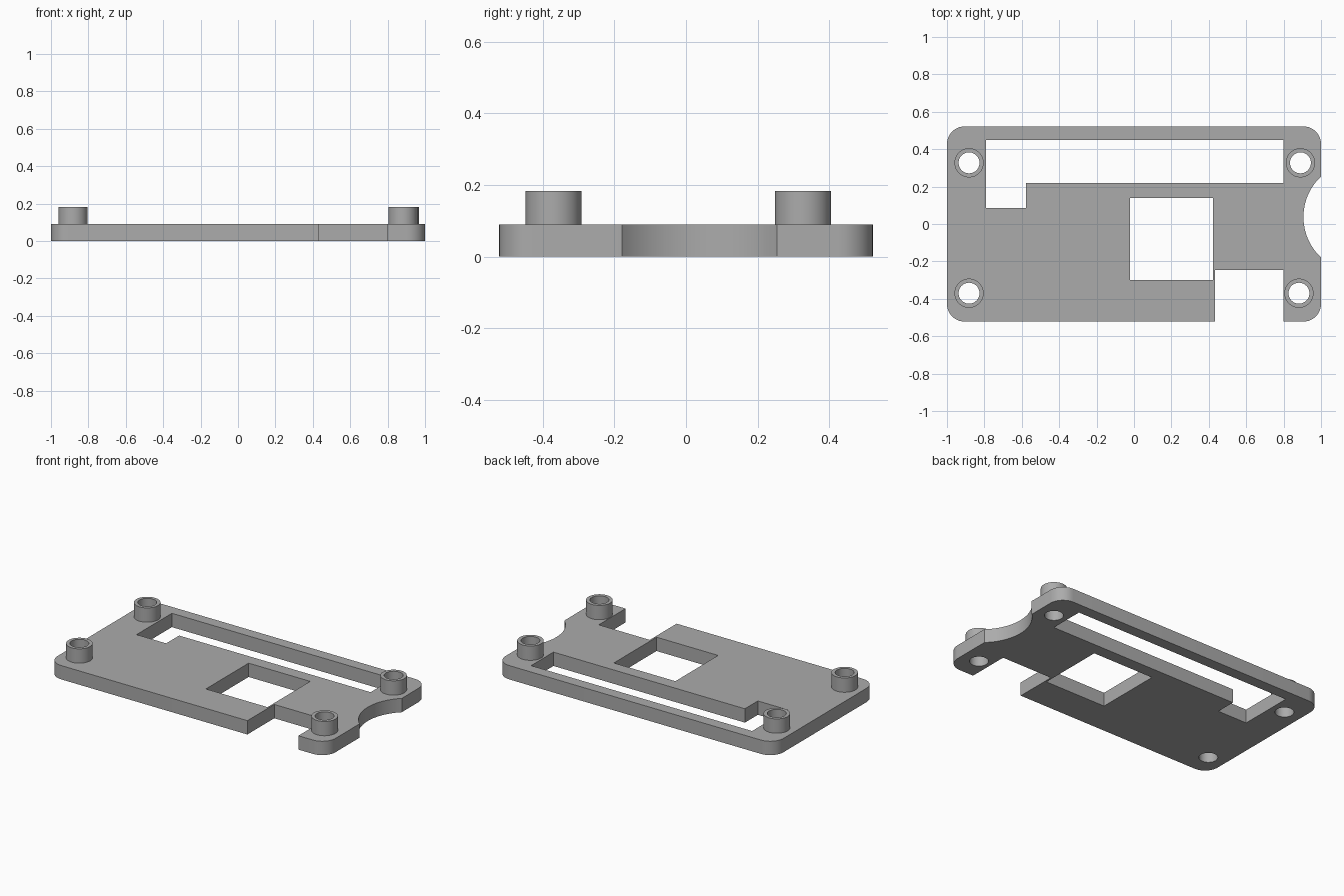
import bpy
import bmesh
from math import cos, sin, pi, radians, asin

cube = bpy.data.objects.get("Cube")
if cube:
    bpy.data.objects.remove(cube, do_unlink=True)

HALF_X, HALF_Y = 1.0, 0.522
PLATE_TOP, BOSS_TOP = 0.09, 0.183
CORNER = 0.095
BOSS_R, BORE_R = 0.078, 0.056
BOSSES = {"back_right": (-0.882, 0.327), "back_left": (0.89, 0.327),
          "front_right": (-0.882, -0.37), "front_left": (0.882, -0.37)}

grey = bpy.data.materials.new("plain_grey")
grey.use_nodes = True
colour = (0.41, 0.41, 0.41, 1)
grey.diffuse_color = colour
grey.node_tree.nodes["Principled BSDF"].inputs["Base Color"].default_value = colour


def arc(cx, cy, r, start, end, steps):
    """Points along an arc, both ends included."""
    return [(cx + r * cos(start + (end - start) * i / steps),
             cy + r * sin(start + (end - start) * i / steps))
            for i in range(steps + 1)]


def circle(centre, r):
    return arc(*centre, r, 0, 2 * pi, 48)[:-1]


def rectangle(x0, x1, y0, y1):
    return [(x0, y0), (x1, y0), (x1, y1), (x0, y1)]


def prism(name, loops, z0, z1):
    """Extrude an outline; every loop after the first is a hole."""
    bm = bmesh.new()
    edges = []
    for loop in loops:
        verts = [bm.verts.new((x, y, z0)) for x, y in loop]
        edges += [bm.edges.new((a, b)) for a, b in zip(verts, verts[1:] + verts[:1])]
    bmesh.ops.triangle_fill(bm, edges=edges, use_beauty=True)
    new = bmesh.ops.extrude_face_region(bm, geom=bm.faces[:], use_keep_orig=True)["geom"]
    top = [v for v in new if isinstance(v, bmesh.types.BMVert)]
    bmesh.ops.translate(bm, verts=top, vec=(0, 0, z1 - z0))
    bmesh.ops.recalc_face_normals(bm, faces=bm.faces[:])
    mesh = bpy.data.meshes.new(name)
    bm.to_mesh(mesh)
    bm.free()
    mesh.materials.append(grey)
    obj = bpy.data.objects.new(name, mesh)
    bpy.context.collection.objects.link(obj)
    bpy.ops.object.select_all(action="DESELECT")
    obj.select_set(True)
    bpy.context.view_layer.objects.active = obj
    bpy.ops.object.shade_smooth_by_angle(angle=radians(30))
    return obj


def corner(sx, sy, start):
    return arc(sx * (HALF_X - CORNER), sy * (HALF_Y - CORNER),
               CORNER, start, start + pi / 2, 10)


# Plate outline, counter-clockwise: front notch, then the scoop in the left edge
SCOOP_R, SCOOP_X, SCOOP_Y, SCOOP_HALF = 0.2964, 1.2024, 0.0375, 0.2165
sweep = asin(SCOOP_HALF / SCOOP_R)
outline = (corner(-1, -1, pi)
           + [(0.433, -HALF_Y), (0.433, -0.246), (0.80, -0.246), (0.80, -HALF_Y)]
           + corner(1, -1, -pi / 2)
           + arc(SCOOP_X, SCOOP_Y, SCOOP_R, pi + sweep, pi - sweep, 24)
           + corner(1, 1, 0)
           + corner(-1, 1, pi / 2))

# Openings: long stepped slot, square window and screw bores
slot = [(-0.79, 0.449), (-0.79, 0.086), (-0.577, 0.086),
        (-0.577, 0.219), (0.80, 0.219), (0.80, 0.449)]
window = rectangle(-0.021, 0.422, -0.30, 0.139)
bores = [circle(c, BORE_R) for c in BOSSES.values()]
prism("base_plate", [outline, slot, window] + bores, 0, PLATE_TOP)

# Hollow standoffs above the bores
for place, centre in BOSSES.items():
    prism(place + "_standoff", [circle(centre, BOSS_R), circle(centre, BORE_R)],
          PLATE_TOP, BOSS_TOP)
